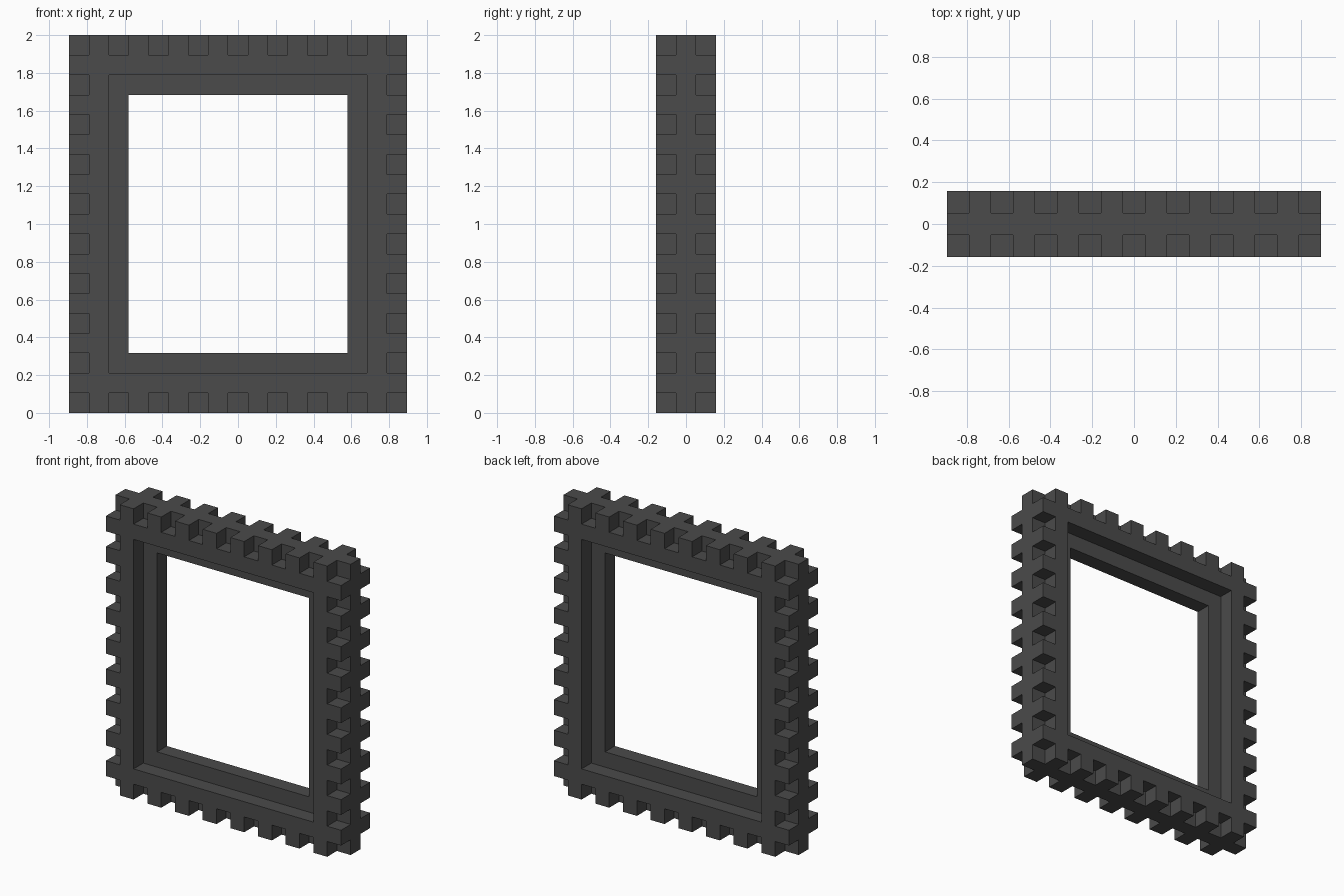
import bpy, bmesh, math
from mathutils import Vector

cube = bpy.data.objects.get("Cube")
if cube:
    bpy.data.objects.remove(cube, do_unlink=True)

# The frame sits on a block grid: 17 wide, 3 deep, 19 high
SIZE = (17, 3, 19)
U = 2.0 / SIZE[2]

mat = bpy.data.materials.new("dark grey")
mat.use_nodes = True
colour = (0.07, 0.07, 0.07, 1.0)
mat.diffuse_color = colour
mat.node_tree.nodes["Principled BSDF"].inputs["Base Color"].default_value = colour


def solid(i, j, k):
    """Is this block part of the frame?"""
    if not all(0 <= c < n for c, n in zip((i, j, k), SIZE)):
        return False
    # Blocks inward from the outer edge, across and up
    a, b = min(i, SIZE[0] - 1 - i), min(k, SIZE[2] - 1 - k)
    ring = min(a, b)
    if j == 1:
        return ring < 3                 # core layer: plain, three blocks wide
    if ring == 0:                       # front and back layers: toothed rim
        return (i if b == 0 else k) % 2 == 1
    return ring < 2                     # then one solid block


def add_face(bm, cell, axis, side):
    """Add one outward face of a block."""
    u, v = (axis + 1) % 3, (axis + 2) % 3
    corners = [(0, 0), (1, 0), (1, 1), (0, 1)]
    verts = []
    for du, dv in corners if side > 0 else corners[::-1]:
        p = list(cell)
        p[axis] += side > 0
        p[u] += du
        p[v] += dv
        verts.append(bm.verts.new(((p[0] - SIZE[0] / 2) * U,
                                   (p[1] - SIZE[1] / 2) * U, p[2] * U)))
    bm.faces.new(verts)


# Toothed frame: only the exposed block faces, welded and simplified
bm = bmesh.new()
for i in range(SIZE[0]):
    for j in range(SIZE[1]):
        for k in range(SIZE[2]):
            if not solid(i, j, k):
                continue
            for axis in range(3):
                for side in (-1, 1):
                    near = [i, j, k]
                    near[axis] += side
                    if not solid(*near):
                        add_face(bm, (i, j, k), axis, side)
bmesh.ops.remove_doubles(bm, verts=bm.verts[:], dist=U * 0.01)
bmesh.ops.dissolve_limit(bm, angle_limit=math.radians(1),
                         verts=bm.verts[:], edges=bm.edges[:])

mesh = bpy.data.meshes.new("toothed_frame")
bm.to_mesh(mesh)
bm.free()
mesh.materials.append(mat)
frame = bpy.data.objects.new("toothed_frame", mesh)
bpy.context.collection.objects.link(frame)
